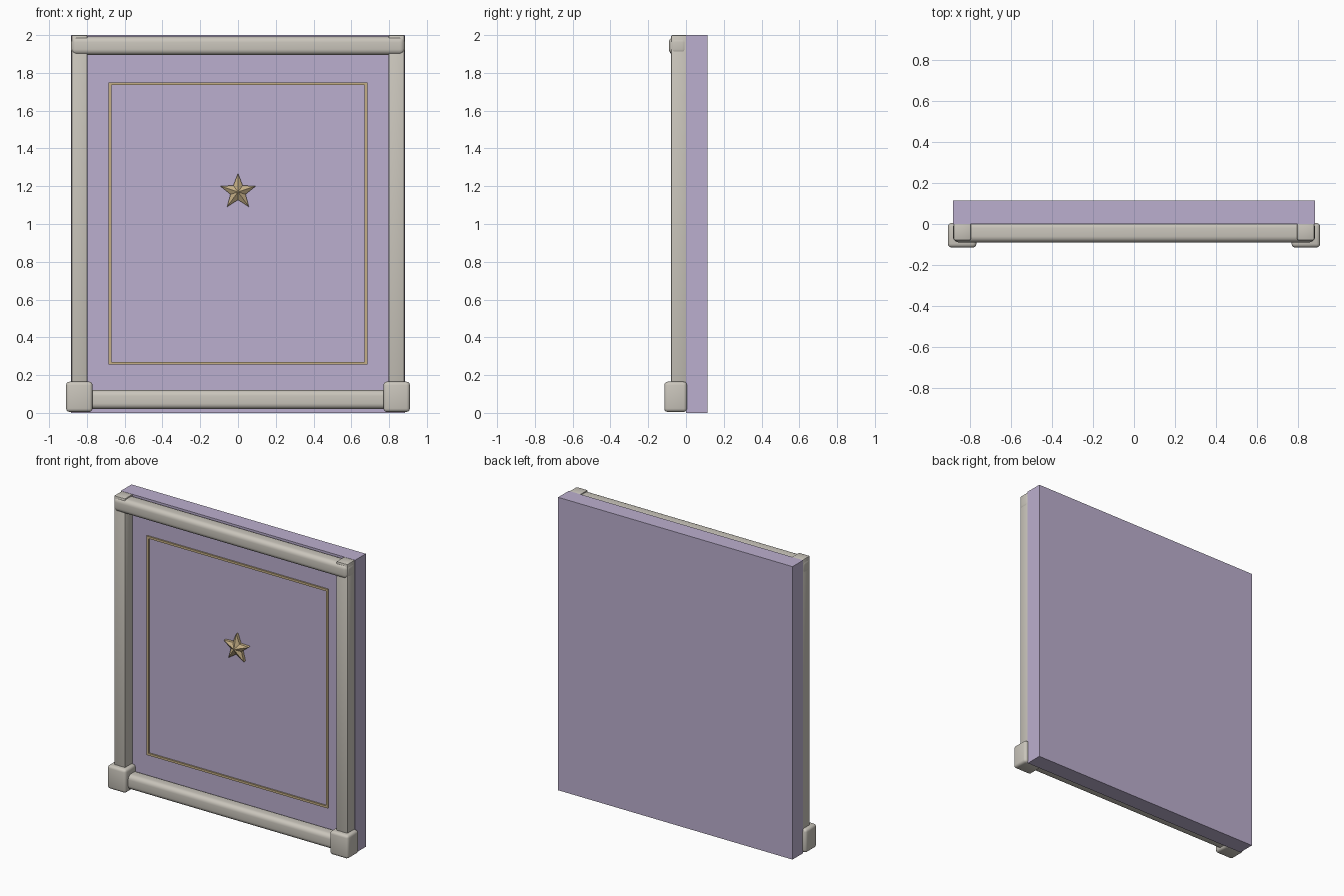
import bpy, bmesh, math

if "Cube" in bpy.data.objects:
    bpy.data.objects.remove(bpy.data.objects["Cube"])


def material(name, rgb):
    m = bpy.data.materials.new(name)
    m.diffuse_color = (*rgb, 1)
    m.use_nodes = True
    m.node_tree.nodes["Principled BSDF"].inputs["Base Color"].default_value = m.diffuse_color
    return m


lilac = material("lilac", (0.50, 0.43, 0.62))
stone = material("warm grey", (0.59, 0.56, 0.50))
gold = material("pale gold", (0.56, 0.43, 0.24))


def finish(name, bm, mat, smooth=True):
    bmesh.ops.recalc_face_normals(bm, faces=bm.faces)
    me = bpy.data.meshes.new(name)
    bm.to_mesh(me)
    bm.free()
    me.materials.append(mat)
    ob = bpy.data.objects.new(name, me)
    bpy.context.collection.objects.link(ob)
    if smooth:
        bpy.ops.object.select_all(action='DESELECT')
        ob.select_set(True)
        bpy.context.view_layer.objects.active = ob
        bpy.ops.object.shade_smooth_by_angle(angle=math.radians(35))
    return ob


def box(name, x, y, z, mat, bevel=0, segments=3):
    bm = bmesh.new()
    bmesh.ops.create_cube(bm, size=1)
    for v in bm.verts:
        for i, (a, b) in enumerate((x, y, z)):
            v.co[i] = (a + b) / 2 + v.co[i] * (b - a)
    if bevel:
        bmesh.ops.bevel(bm, geom=bm.edges[:], offset=bevel, segments=segments,
                        profile=0.5, affect='EDGES')
    return finish(name, bm, mat, bool(bevel))


# wall panel
box("panel", (-0.885, 0.885), (0, 0.115), (0, 2), lilac)

# posts and feet on both sides
for side, s in (("left", -1), ("right", 1)):
    def span(a, b):
        return tuple(sorted((s * a, s * b)))
    box(side + "_post", span(0.797, 0.882), (-0.08, 0.005), (0.05, 2.0), stone, 0.008, 2)
    box(side + "_foot", span(0.77, 0.91), (-0.115, 0.005), (0.005, 0.165), stone, 0.018, 3)

# rounded rails
box("top_rail", (-0.885, 0.885), (-0.09, 0.01), (1.895, 1.992), stone, 0.03, 5)
box("bottom_rail", (-0.84, 0.84), (-0.085, 0.01), (0.02, 0.12), stone, 0.03, 5)

# thin gold border
W, B, T, t = 0.685, 0.255, 1.75, 0.015
bm = bmesh.new()
rings = []
for d, y in ((0, 0.002), (0, -0.01), (t, -0.01), (t, 0.002)):
    rings.append([bm.verts.new((x, y, z)) for x, z in
                  ((-W + d, B + d), (W - d, B + d), (W - d, T - d), (-W + d, T - d))])
for k in range(4):
    a, b = rings[k], rings[(k + 1) % 4]
    for i in range(4):
        j = (i + 1) % 4
        bm.faces.new((a[i], a[j], b[j], b[i]))
finish("gold_border", bm, gold, False)

# faceted star with a raised centre
bm = bmesh.new()
front, back = [], []
for i in range(10):
    r = 0.098 if i % 2 == 0 else 0.042
    a = math.pi / 2 + i * math.pi / 5
    x, z = r * math.cos(a), 1.17 + r * math.sin(a)
    front.append(bm.verts.new((x, -0.02, z)))
    back.append(bm.verts.new((x, 0.002, z)))
apex = bm.verts.new((0, -0.045, 1.17))
for i in range(10):
    j = (i + 1) % 10
    bm.faces.new((front[i], front[j], apex))
    bm.faces.new((back[i], back[j], front[j], front[i]))
bm.faces.new(back)
finish("star", bm, gold, False)
